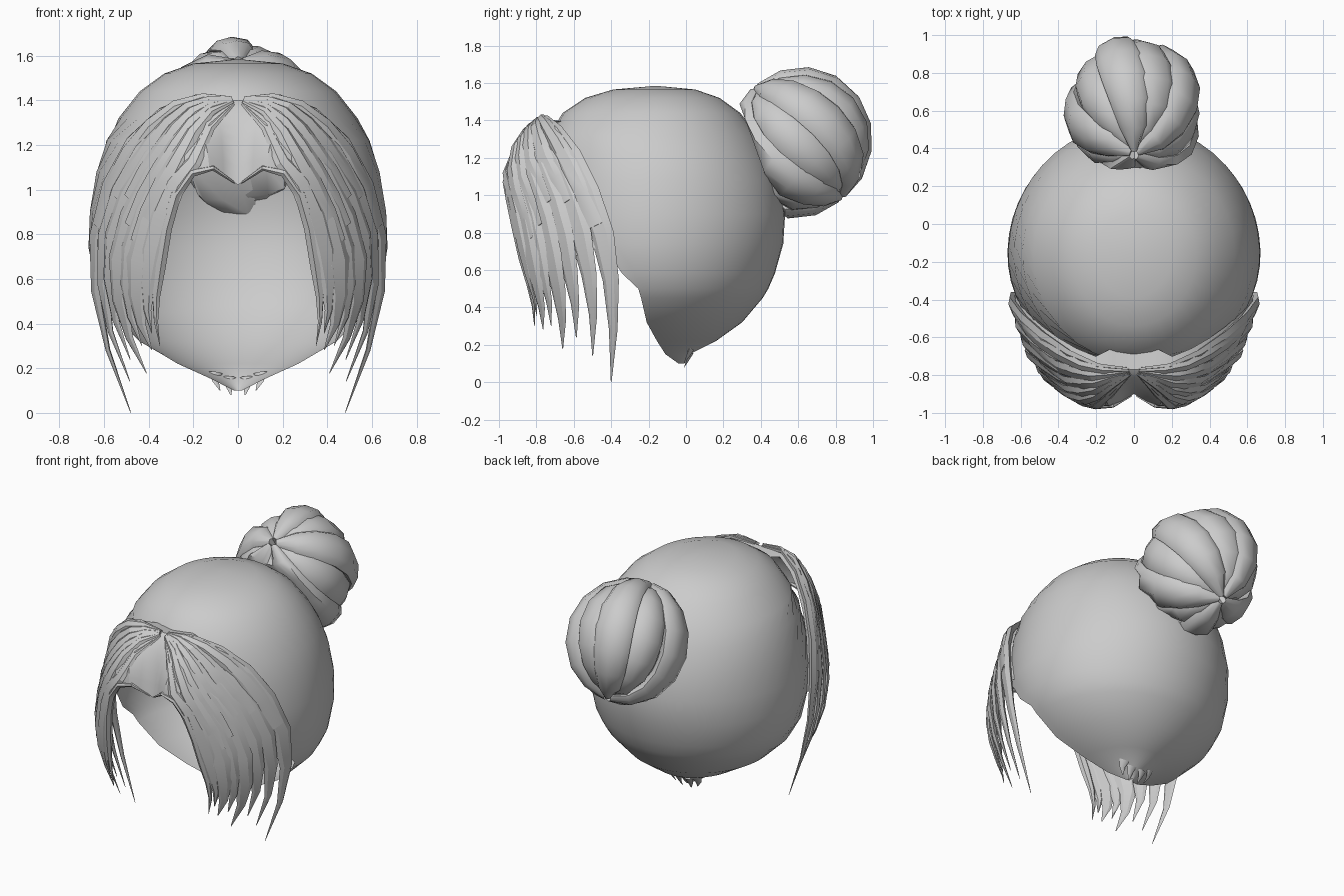
import bpy, bmesh, math, random
from mathutils import Vector

if "Cube" in bpy.data.objects:
    bpy.data.objects.remove(bpy.data.objects["Cube"])

random.seed(4)


def spline(pts, u):
    """Catmull-Rom point at u in 0..1 along tuples of any length."""
    n = len(pts) - 1
    s = min(max(u, 0), 1) * n
    i = min(int(s), n - 1)
    t = s - i
    b, c = Vector(pts[i]), Vector(pts[i + 1])
    a = Vector(pts[i - 1]) if i > 0 else b * 2 - c
    d = Vector(pts[i + 2]) if i + 2 <= n else c * 2 - b
    return 0.5 * (2 * b + (c - a) * t + (2 * a - 5 * b + 4 * c - d) * t ** 2
                  + (3 * b - a - 3 * c + d) * t ** 3)


def loft(bm, rows, closed=False, caps=False):
    vs = [[bm.verts.new(p) for p in r] for r in rows]
    n = len(rows[0])
    for a, b in zip(vs, vs[1:]):
        for j in range(n if closed else n - 1):
            k = (j + 1) % n
            bm.faces.new((a[j], a[k], b[k], b[j]))
    if caps:
        bm.faces.new(vs[0][::-1])
        bm.faces.new(vs[-1])


def strand(bm, path, centre, width, thick, sides=6):
    """Tapered lock of hair lying flat against a rounded form."""
    rows = []
    n = len(path) - 1
    for i, p in enumerate(path):
        tan = (path[min(i + 1, n)] - path[max(i - 1, 0)]).normalized()
        side = tan.cross(p - centre).normalized()
        nor = side.cross(tan).normalized()
        w, h = width(i / n), thick(i / n)
        rows.append([p + side * w * math.cos(a) + nor * h * math.sin(a)
                     for a in (2 * math.pi * k / sides for k in range(sides))])
    loft(bm, rows, True, True)


def finish(bm, name, angle, mirror=False):
    bmesh.ops.remove_doubles(bm, verts=bm.verts, dist=0.0005)
    bmesh.ops.recalc_face_normals(bm, faces=bm.faces)
    me = bpy.data.meshes.new(name)
    bm.to_mesh(me)
    bm.free()
    ob = bpy.data.objects.new(name, me)
    bpy.context.collection.objects.link(ob)
    if mirror:
        ob.modifiers.new("mirror", 'MIRROR').use_clip = True
    bpy.ops.object.select_all(action='DESELECT')
    ob.select_set(True)
    bpy.context.view_layer.objects.active = ob
    bpy.ops.object.shade_smooth_by_angle(angle=math.radians(angle))
    return ob


# Scalp cap: rings of (z, half width, front y, back y, y of the face opening)
YC = -0.16
rings = [(1.585, 0, YC, YC, -9), (1.565, 0.20, -0.39, 0.05, -9),
         (1.52, 0.33, -0.54, 0.18, -9), (1.44, 0.44, -0.66, 0.29, -9),
         (1.32, 0.535, -0.73, 0.385, -9), (1.22, 0.59, -0.77, 0.44, -0.71),
         (1.08, 0.635, -0.80, 0.495, -0.62), (0.90, 0.665, -0.80, 0.53, -0.53),
         (0.74, 0.67, -0.78, 0.52, -0.45), (0.58, 0.645, -0.74, 0.475, -0.34),
         (0.50, 0.605, -0.72, 0.44, -0.255), (0.45, 0.575, -0.70, 0.41, -0.24),
         (0.32, 0.44, -0.60, 0.30, -0.21),
         (0.22, 0.27, -0.50, 0.16, -0.155), (0.15, 0.12, -0.40, 0.02, -0.11),
         (0.10, 0.03, -0.3, -0.01, -0.04)]
bm = bmesh.new()
rows = []
for z, w, yf, yb, edge in rings:
    r = max(0.001, (yb - YC) if edge > YC else (YC - yf))
    tmax = math.acos(max(-1, min(1, (edge - YC) / r)))
    row = []
    for k in range(33):
        t = tmax * (k / 16 - 1)
        c = math.cos(t)
        row.append(Vector((w * math.sin(t), YC + c * ((yb - YC) if c > 0 else (YC - yf)), z)))
    rows.append(row)
loft(bm, rows)
finish(bm, "scalp_cap", 60)

# Nape wisps
bm = bmesh.new()
for x, z in ((0.04, 0.08), (0.10, 0.10)):
    p = [Vector((x, 0.03, z + 0.08)), Vector((x, 0.01, z + 0.04)), Vector((x * 0.8, -0.01, z))]
    strand(bm, p, Vector((0, -0.1, 0.6)), lambda u: 0.03 * (1 - u) + 0.002, lambda u: 0.01 * (1 - u) + 0.001)
finish(bm, "nape_wisps", 40, True)

# Bun: locks wound between two poles around a core
C = Vector((0, 0.60, 1.28))
axis = Vector((0, -0.62, 0.78)).normalized()
e1 = Vector((1, 0, 0))
e2 = axis.cross(e1)
BASE = Vector((0, 0.94, 0.34))


def bun_point(lat, lon, r):
    d = axis * math.cos(lat) + (e1 * math.cos(lon) + e2 * math.sin(lon)) * math.sin(lat)
    return C + Vector((d.x * 0.87, d.y, d.z)) * r


def flatten_base(bm):
    """Keep the bun from reaching inside the cap."""
    for v in bm.verts:
        depth = v.co.dot(BASE) - 0.775
        if depth < 0:
            v.co -= BASE * depth


bm = bmesh.new()
LOCKS = 10
for i in range(LOCKS):
    lon0 = 2 * math.pi * (i + random.uniform(-0.15, 0.15)) / LOCKS
    r = 0.325 + 0.03 * (i % 2)
    drift = random.uniform(0.4, 0.8)
    wide = random.uniform(0.095, 0.12)
    path = [bun_point(math.radians(3 + 174 * k / 8), lon0 + drift * (k / 8 - 0.5), r) for k in range(9)]
    strand(bm, path, C, lambda u: 0.02 + wide * math.sin(math.pi * u) ** 0.7,
           lambda u: 0.03 + 0.035 * math.sin(math.pi * u), 8)
flatten_base(bm)
finish(bm, "bun_locks", 50)
bm = bmesh.new()
bmesh.ops.create_uvsphere(bm, u_segments=20, v_segments=12, radius=0.32)
for v in bm.verts:
    v.co = C + Vector((v.co.x * 0.9, v.co.y, v.co.z))
flatten_base(bm)
finish(bm, "bun_core", 60)

# Fringe: three guide paths from the parting, blended across each side
inner = [(0, -.90, 1.02), (.13, -.965, 1.10), (.25, -.95, 1.03), (.32, -.91, .84),
         (.355, -.86, .62), (.37, -.82, .45), (.35, -.81, .30)]
middle = [(0, -.84, 1.29), (.16, -.91, 1.26), (.32, -.87, 1.12), (.45, -.79, .87),
          (.51, -.74, .62), (.49, -.70, .40), (.40, -.69, .20)]
outer = [(0, -.77, 1.40), (.22, -.75, 1.40), (.42, -.65, 1.27), (.57, -.53, 1.03),
         (.64, -.43, .72), (.61, -.39, .38), (.48, -.40, .0)]


def fringe_point(u, v):
    a, b, c = (spline(g, v) for g in (inner, middle, outer))
    return a * (2 * (u - .5) * (u - 1)) + b * (4 * u * (1 - u)) + c * (2 * u * (u - .5))


def fan_point(u, v, spread=0.28):
    """Lock lying on the fringe surface but rooted at the top of the parting."""
    return fringe_point(1 - (1 - u) * min(1, 0.1 + v / spread), v)


HEAD = Vector((0, -0.2, 0.85))
bm = bmesh.new()
rows = []
for i in range(9):
    row = [fringe_point(k / 8, 0.66 * i / 8) for k in range(9)]
    # last column turns back to meet the cap
    back = Vector((0, .11, -.015)) if i < 2 else Vector((-.015, .05, 0))
    rows.append(row + [row[-1] + back])
loft(bm, rows)
finish(bm, "fringe_base", 25, True)

# Long fringe locks, plus a shorter overlapping top layer
bm = bmesh.new()
for i in range(8):
    u = i / 7
    end = 1 if i in (0, 4, 7) else random.uniform(0.86, 0.98)
    w = 0.03 if i == 0 else random.uniform(0.06, 0.078)
    pick = fringe_point if i == 0 else fan_point
    path = [pick(u, 0.02 + (end - 0.02) * k / 8) for k in range(9)]
    strand(bm, path, HEAD, lambda t: w * min(1, 0.15 + 2 * t, 2.6 * (1 - t) + 0.03),
           lambda t: 0.024 * min(1, 0.3 + 2 * t, 2.6 * (1 - t) + 0.05))
for i in range(5):
    u = 0.3 + 0.165 * i
    end = random.uniform(0.42, 0.62)
    path = [fan_point(u, 0.02 + end * k / 6, 0.36) for k in range(7)]
    path = [p + (p - HEAD).normalized() * 0.012 for p in path]
    strand(bm, path, HEAD, lambda t: 0.012 + 0.05 * min(1, 1.4 * t),
           lambda t: 0.022 * min(1, 0.3 + 2 * t, 0.25 + 2 * (1 - t)))
for v in bm.verts:
    v.co.x = max(v.co.x, 0)
    v.co.z = max(v.co.z, 0)
finish(bm, "fringe_locks", 25, True)
